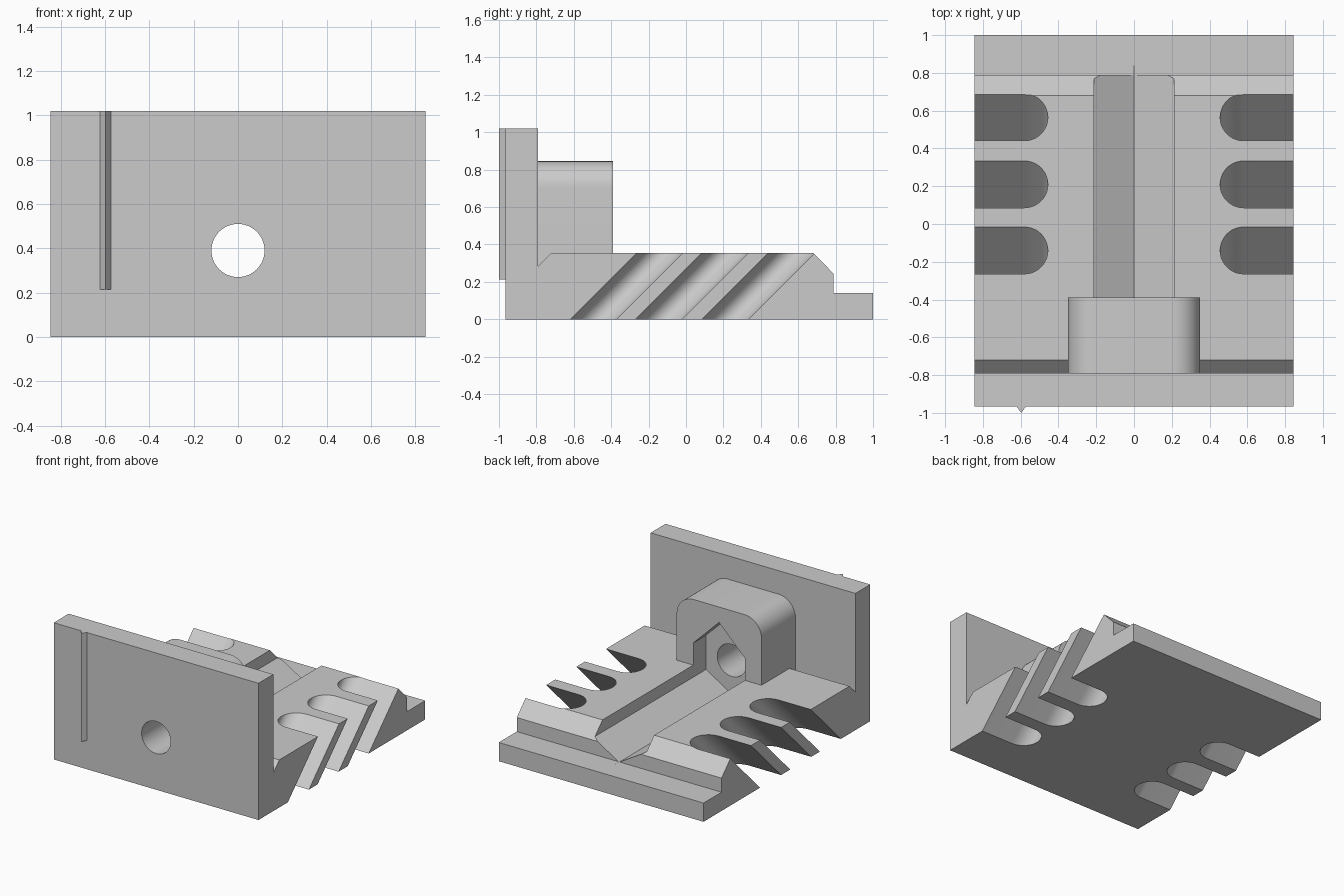
import bpy, bmesh, math

cube = bpy.data.objects.get("Cube")
if cube:
    bpy.data.objects.remove(cube, do_unlink=True)

grey = bpy.data.materials.new("light_grey")
grey.use_nodes = True
grey.diffuse_color = (0.6, 0.6, 0.6, 1)
grey.node_tree.nodes["Principled BSDF"].inputs["Base Color"].default_value = (0.6, 0.6, 0.6, 1)


def prism(name, outline, place, start, end):
    """Extrude a 2D outline from start to end; place(a, b, t) gives the 3D point."""
    bm = bmesh.new()
    rings = [[bm.verts.new(place(a, b, t)) for a, b in outline] for t in (start, end)]
    bm.faces.new(rings[0])
    bm.faces.new(rings[1])
    n = len(outline)
    for i in range(n):
        j = (i + 1) % n
        bm.faces.new((rings[0][i], rings[0][j], rings[1][j], rings[1][i]))
    bmesh.ops.recalc_face_normals(bm, faces=bm.faces)
    mesh = bpy.data.meshes.new(name)
    bm.to_mesh(mesh)
    bm.free()
    mesh.materials.append(grey)
    obj = bpy.data.objects.new(name, mesh)
    bpy.context.collection.objects.link(obj)
    return obj


def arc(cx, cy, r, a0, a1, steps):
    angles = [math.radians(a0 + (a1 - a0) * i / steps) for i in range(steps + 1)]
    return [(cx + r * math.cos(a), cy + r * math.sin(a)) for a in angles]


def combine(target, tool, operation):
    """Apply a boolean and remove the tool object."""
    mod = target.modifiers.new("boolean", 'BOOLEAN')
    mod.object, mod.operation, mod.solver = tool, operation, 'EXACT'
    bpy.context.view_layer.objects.active = target
    bpy.ops.object.modifier_apply(modifier=mod.name)
    bpy.data.objects.remove(tool, do_unlink=True)


def along_x(a, b, t):
    return (t, a, b)


def along_y(a, b, t):
    return (a, t, b)


def along_z(a, b, t):
    return (a, b, t)


HALF, TOP, WALL = 0.845, 0.355, -0.79

# Base plate and upright wall, one side profile
side = [(-0.965, 0), (1, 0), (1, 0.14), (0.788, 0.14), (0.788, 0.245), (0.68, TOP),
        (-0.72, TOP), (WALL, 0.285), (WALL, 1.02), (-0.965, 1.02)]
body = prism("bracket_body", side, along_x, -HALF, HALF)

# Rounded housing block behind the wall
housing = [(-0.35, 0.2), (0.35, 0.2)] + arc(0.21, 0.705, 0.14, 0, 90, 12) \
    + arc(-0.21, 0.705, 0.14, 90, 180, 12)
combine(body, prism("housing_block", housing, along_y, WALL - 0.05, -0.39), 'UNION')

# Slanted round-ended slots on both sides
for sign in (-1, 1):
    for centre in (-0.14, 0.21, 0.565):
        end = arc(0.58, centre, 0.124, 90, 270, 24)
        slot = [(sign * x, y) for x, y in end + [(1, centre - 0.124), (1, centre + 0.124)]]
        cutter = prism("slot_cutter", slot,
                       lambda a, b, t: (a, b + t - TOP, t), -0.1, 0.5)
        combine(body, cutter, 'DIFFERENCE')

# Channel with a V floor and a gabled roof inside the housing
channel = [(0, 0.138), (0.213, 0.265), (0.213, 0.52), (0, 0.73), (-0.213, 0.52), (-0.213, 0.265)]
combine(body, prism("channel_cutter", channel, along_y, -0.54, 0.84), 'DIFFERENCE')

# Round hole through the wall
hole = arc(0, 0.39, 0.12, 0, 360, 48)[:-1]
combine(body, prism("hole_cutter", hole, along_y, -1.2, -0.45), 'DIFFERENCE')

# Thin pointed ridge on the front face
ridge = [(-0.622, -0.965), (-0.597, -1), (-0.572, -0.965)]
prism("front_ridge", ridge, along_z, 0.213, 1.02)

# Smooth the round surfaces, keep hard edges
bpy.ops.object.select_all(action='DESELECT')
body.select_set(True)
bpy.context.view_layer.objects.active = body
bpy.ops.object.shade_smooth_by_angle(angle=math.radians(20))
